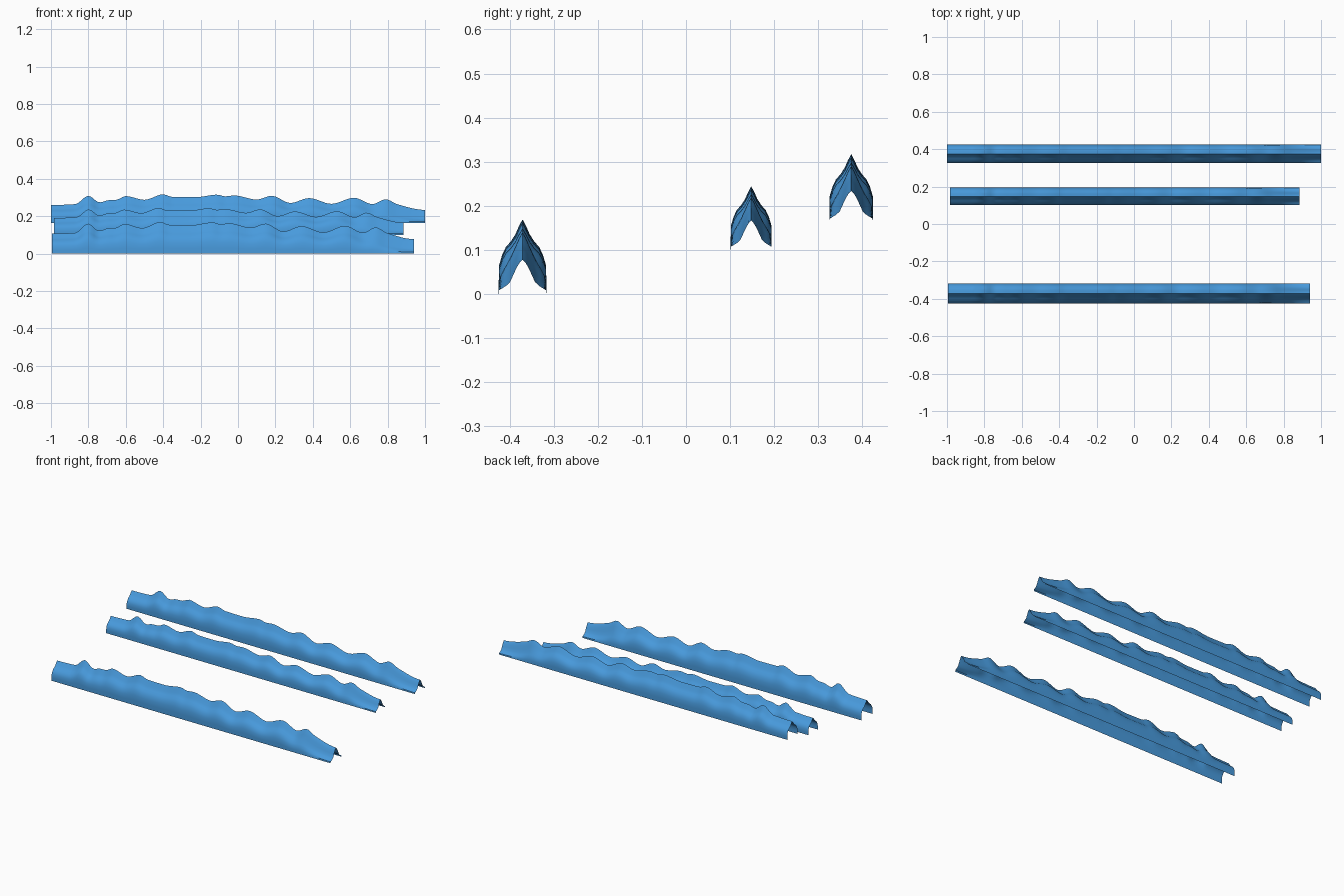
import bpy, bmesh, math

if "Cube" in bpy.data.objects:
    bpy.data.objects.remove(bpy.data.objects["Cube"])

blue = bpy.data.materials.new("sea blue")
blue.diffuse_color = (0.065, 0.325, 0.72, 1)
blue.use_nodes = True
blue.node_tree.nodes["Principled BSDF"].inputs["Base Color"].default_value = blue.diffuse_color

# crest line: position along the wave, relative height
CREST = [(-1, .63), (-.87, .66), (-.8, .95), (-.74, .72), (-.69, .80), (-.65, .81),
         (-.6, .94), (-.5, .81), (-.4, 1), (-.35, .91), (-.23, .90), (-.11, .99),
         (-.07, .93), (-.02, .96), (.1, .82), (.18, .95), (.28, .70), (.38, .87),
         (.5, .67), (.62, .88), (.72, .66), (.79, .83), (.85, .66), (1, .46)]
# half sections from foot to crest: offset, relative height
BODY = [(1, 0), (1, .18), (.99, .38), (.86, .52), (.70, .63), (.50, .70), (.30, .80), (.15, .91), (0, 1)]
# flared foot at the low end, heights relative to the full wave
TAIL = [(1, 0), (.98, .05), (.85, .075), (.68, .11), (.52, .16), (.38, .26), (.25, .35), (.12, .42), (0, .46)]


def crest(x):
    """Smooth height along the crest, slope limited at peaks and dips."""
    for i in range(len(CREST) - 1):
        (x0, h0), (x1, h1) = CREST[i], CREST[i + 1]
        if x <= x1 + 1e-6:
            break

    def slope(j):
        if j == 0 or j == len(CREST) - 1:
            return 0
        (xa, a), (xb, b), (xc, c) = CREST[j - 1:j + 2]
        l, r = (b - a) / (xb - xa), (c - b) / (xc - xb)
        return 2 * l * r / (l + r) if l * r > 0 else 0

    d = x1 - x0
    t = (x - x0) / d
    return (h0 * (2*t**3 - 3*t*t + 1) + h1 * (3*t*t - 2*t**3)
            + d * slope(i) * (t**3 - 2*t*t + t) + d * slope(i + 1) * (t**3 - t*t))


def wave(name, x0, x1, y, half, base, height):
    """Open sheet with a ridged crest."""
    bm = bmesh.new()
    n = 120
    rows = []
    for i in range(n + 1):
        s = -1 + 2 * i / n
        h = crest(s)
        w = min(1, max(0, (s - .6) / .4))
        w = w * w * (3 - 2 * w)
        px = x0 + (x1 - x0) * i / n
        pts = []
        for (bo, bz), (to, tz) in zip(BODY, TAIL):
            o = bo * (1 - w) + to * w
            z = bz * h * (1 - w) + tz * h / .46 * w
            pts.append((o * half, base + z * height))
        section = [(-o, z) for o, z in pts] + pts[-2::-1]
        rows.append([bm.verts.new((px, y + o, z)) for o, z in section])
    for a, b in zip(rows, rows[1:]):
        for k in range(len(a) - 1):
            bm.faces.new((a[k], b[k], b[k + 1], a[k + 1]))
    mesh = bpy.data.meshes.new(name)
    bm.to_mesh(mesh)
    bm.free()
    mesh.materials.append(blue)
    ob = bpy.data.objects.new(name, mesh)
    bpy.context.collection.objects.link(ob)
    bpy.ops.object.select_all(action='DESELECT')
    ob.select_set(True)
    bpy.context.view_layer.objects.active = ob
    bpy.ops.object.shade_smooth_by_angle(angle=math.radians(35))


# three staggered rows, each higher toward the back
wave("front_wave", -.995, .94, -.371, .054, 0, .169)
wave("middle_wave", -.985, .885, .148, .0465, .10, .144)
wave("back_wave", -1, 1, .375, .0495, .163, .154)
